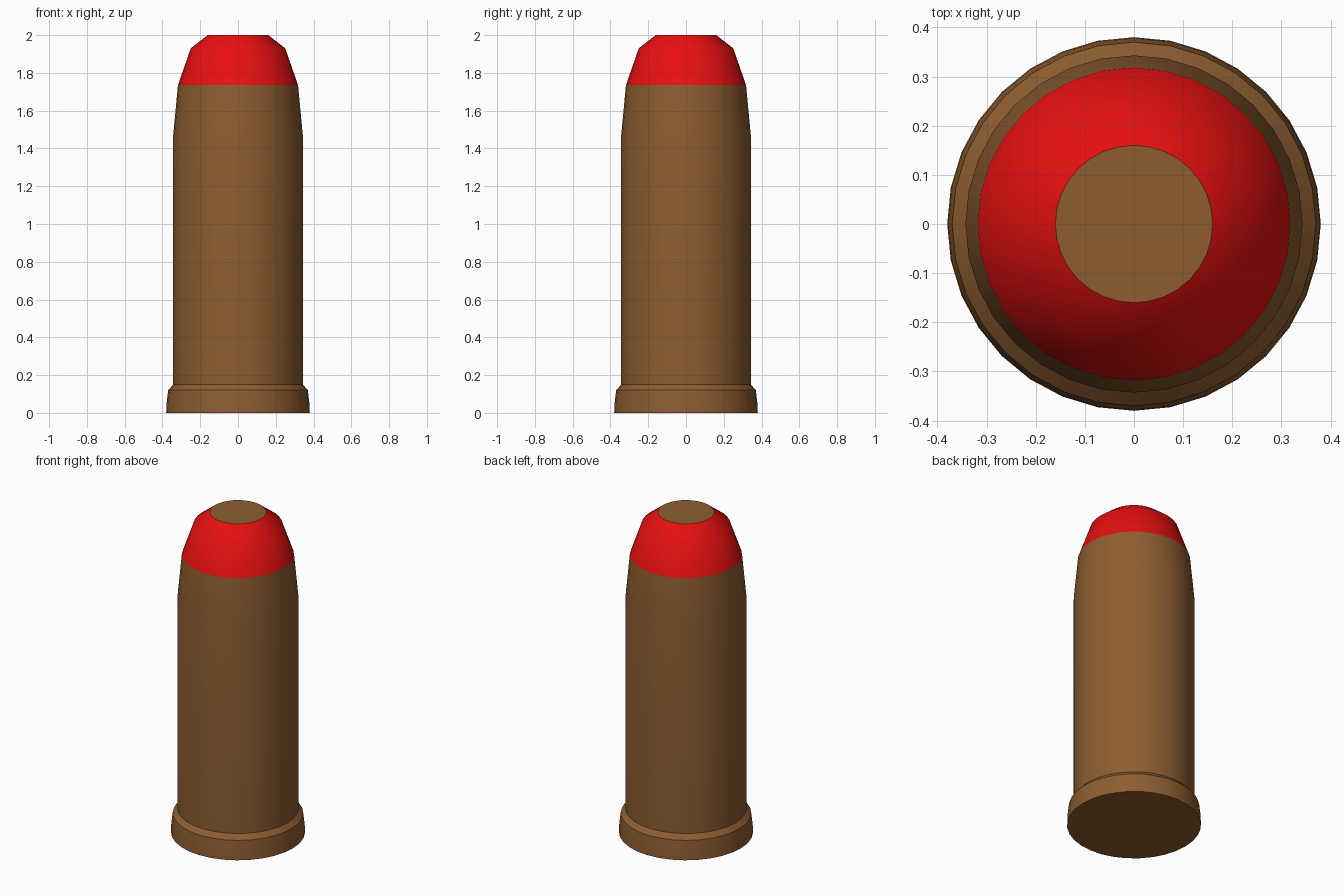
import bpy, bmesh
from math import radians, cos, sin, tau

if "Cube" in bpy.data.objects:
    bpy.data.objects.remove(bpy.data.objects["Cube"])

SIDES = 32


def material(name, color):
    m = bpy.data.materials.new(name)
    m.diffuse_color = color
    m.use_nodes = True
    m.node_tree.nodes["Principled BSDF"].inputs["Base Color"].default_value = m.diffuse_color
    return m


def lathe(name, profile, mat, cap_bottom=False, cap_top=False):
    """Revolve (radius, z) points around z, with optional flat end caps."""
    bm = bmesh.new()
    rings = [[bm.verts.new((r * cos(tau * i / SIDES), r * sin(tau * i / SIDES), z))
              for i in range(SIDES)] for r, z in profile]
    for low, high in zip(rings, rings[1:]):
        for i in range(SIDES):
            j = (i + 1) % SIDES
            bm.faces.new((low[i], low[j], high[j], high[i]))
    if cap_bottom:
        bm.faces.new(rings[0][::-1])
    if cap_top:
        bm.faces.new(rings[-1])
    mesh = bpy.data.meshes.new(name)
    bm.to_mesh(mesh)
    bm.free()
    mesh.materials.append(mat)
    obj = bpy.data.objects.new(name, mesh)
    bpy.context.collection.objects.link(obj)
    bpy.ops.object.select_all(action='DESELECT')
    obj.select_set(True)
    bpy.context.view_layer.objects.active = obj
    bpy.ops.object.shade_smooth_by_angle(angle=radians(35))
    return obj


brown = material("brown", (0.27, 0.11, 0.03, 1))
red = material("red", (0.8, 0.005, 0.005, 1))

# Brown casing: flared base rim, straight body, slight taper at the top
lathe("casing", [(0.38, 0), (0.378, 0.05), (0.37, 0.12), (0.343, 0.15),
                 (0.343, 1.47), (0.318, 1.735)], brown, cap_bottom=True)

# Red tapered band
lathe("tip_band", [(0.318, 1.735), (0.25, 1.93), (0.16, 2.0)], red)

# Flat brown disc closing the nose
bpy.ops.mesh.primitive_circle_add(vertices=SIDES, radius=0.16, fill_type='NGON',
                                  location=(0, 0, 2.0))
cap = bpy.context.object
cap.name = "nose_disc"
cap.data.materials.append(brown)
